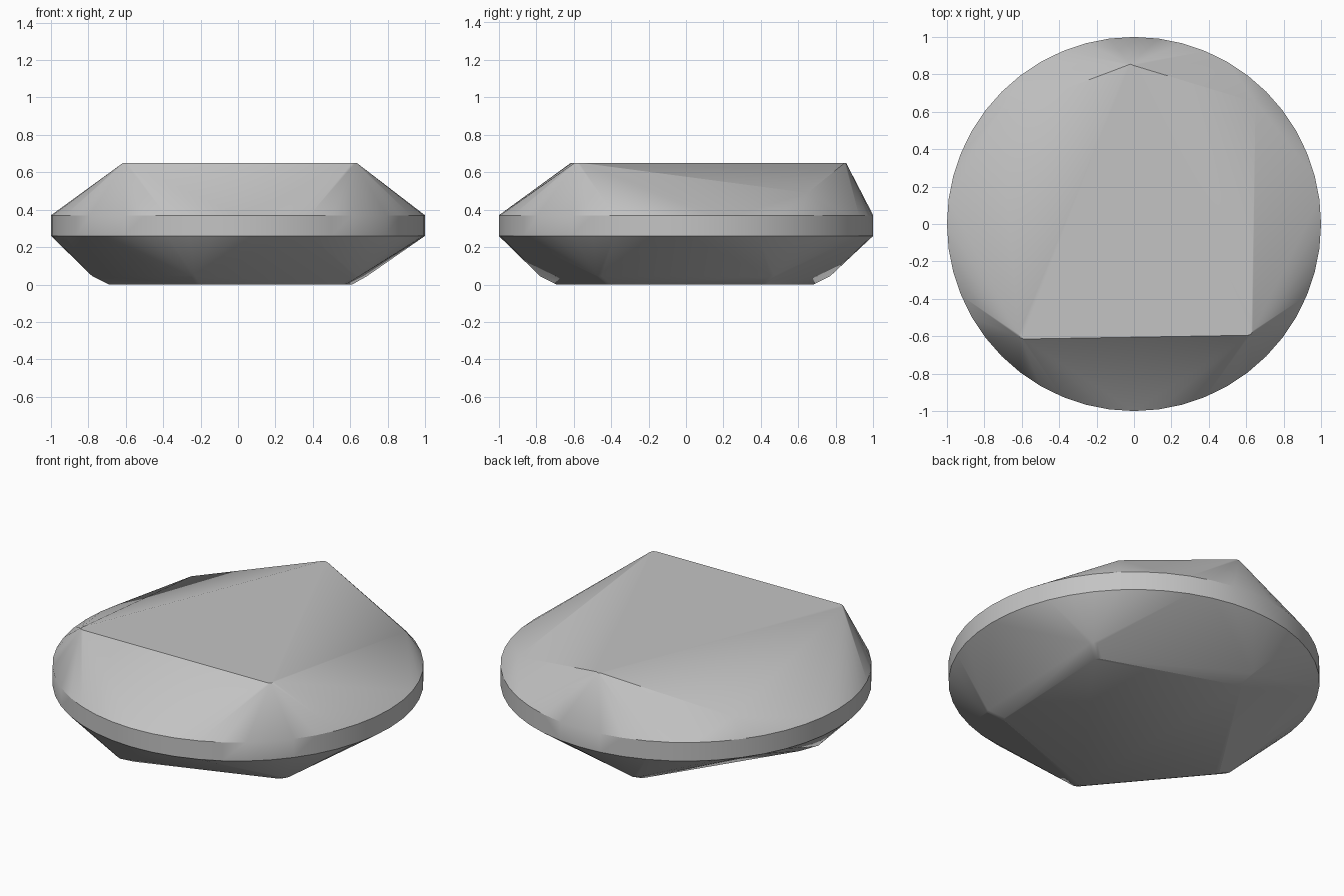
import bpy, bmesh, math
from mathutils import Vector

cube = bpy.data.objects.get("Cube")
if cube:
    bpy.data.objects.remove(cube, do_unlink=True)

SIDES = 48


def ring(radius, z, sides, cx=0, cy=0):
    return [Vector((cx + radius * math.cos(math.tau * i / sides),
                    cy + radius * math.sin(math.tau * i / sides), z))
            for i in range(sides)]


# Girdle: the straight round band
points = ring(1, 0.26, SIDES) + ring(1, 0.37, SIDES)

# Crown: flat triangular table with softened corners, two lower corners at the back
for x, y in ((-0.59, -0.59), (0.61, -0.57), (-0.02, 0.83)):
    points += ring(0.025, 0.65, 8, x, y)
points += [Vector((-0.72, 0.59, 0.475)), Vector((0.65, 0.65, 0.49))]

# Base: irregular pentagon with a chamfered rim
for x, y in ((0.66, 0.45), (-0.19, 0.74), (-0.75, -0.13), (-0.23, -0.75), (0.62, -0.45)):
    points += ring(0.03, 0.045, 8, x, y)
    points += ring(0.03, 0, 8, x * 0.88, y * 0.88)

# Skin all the corners into one faceted stone
bm = bmesh.new()
verts = [bm.verts.new(p) for p in points]
hull = bmesh.ops.convex_hull(bm, input=verts)
loose = [v for v in bm.verts if not v.link_faces]
bmesh.ops.delete(bm, geom=loose, context="VERTS")
bmesh.ops.dissolve_limit(bm, angle_limit=0.005, verts=bm.verts[:], edges=bm.edges[:])
bmesh.ops.recalc_face_normals(bm, faces=bm.faces[:])
mesh = bpy.data.meshes.new("faceted_stone")
bm.to_mesh(mesh)
bm.free()

stone = bpy.data.objects.new("faceted_stone", mesh)
bpy.context.collection.objects.link(stone)

# Plain grey finish
grey = bpy.data.materials.new("light_grey")
grey.use_nodes = True
colour = (0.55, 0.55, 0.55, 1)
grey.diffuse_color = colour
grey.node_tree.nodes["Principled BSDF"].inputs["Base Color"].default_value = colour
mesh.materials.append(grey)

# Soft fans between facets, crisp edges at the girdle and table
bpy.ops.object.select_all(action="DESELECT")
stone.select_set(True)
bpy.context.view_layer.objects.active = stone
bpy.ops.object.shade_smooth_by_angle(angle=math.radians(28))
